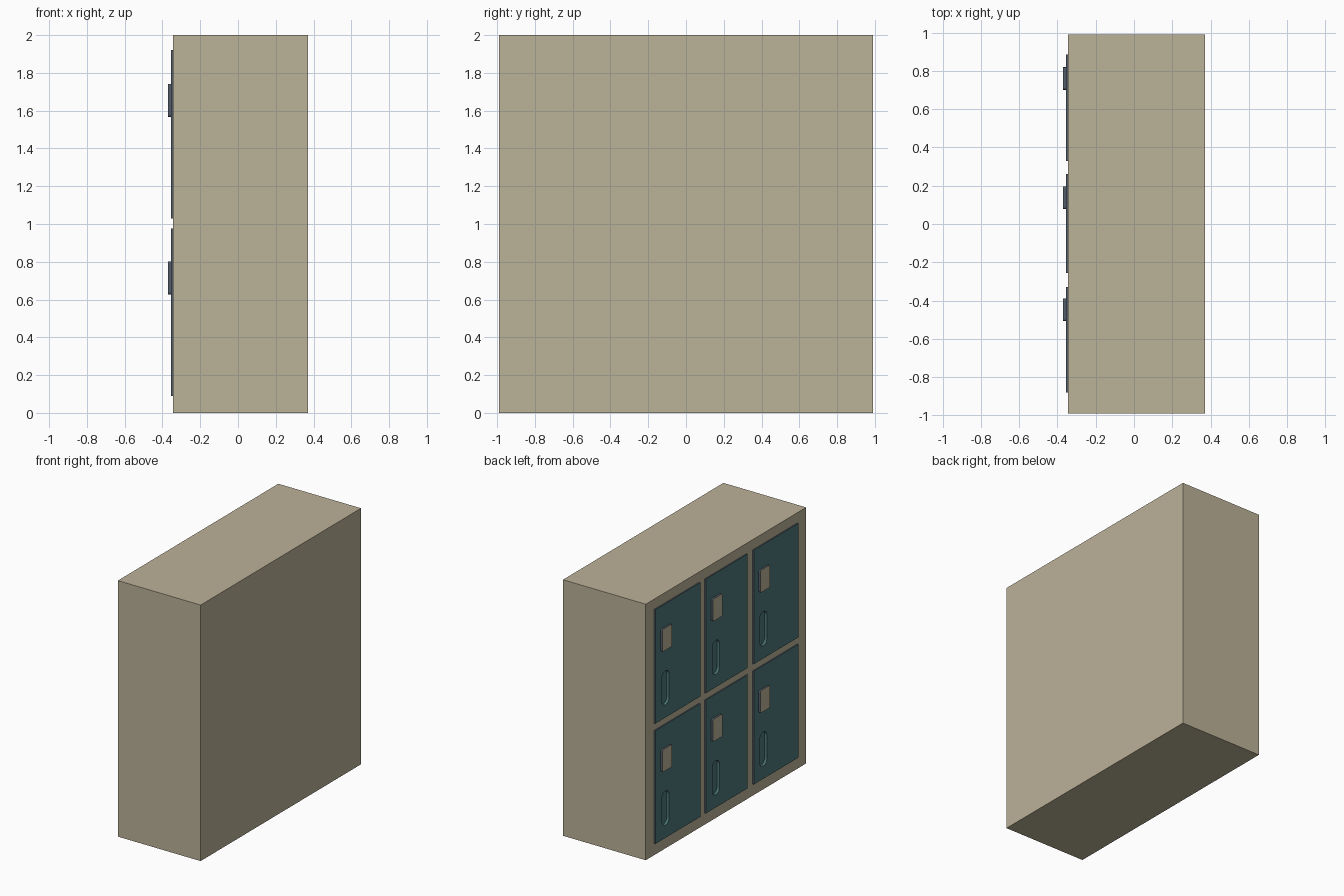
import bpy, bmesh, math

if "Cube" in bpy.data.objects:
    bpy.data.objects.remove(bpy.data.objects["Cube"])

def material(name, rgb):
    m = bpy.data.materials.new(name)
    m.diffuse_color = (*rgb, 1)
    m.use_nodes = True
    m.node_tree.nodes["Principled BSDF"].inputs["Base Color"].default_value = m.diffuse_color
    return m

BEIGE = material("beige paint", (0.50, 0.445, 0.315))
TEAL = material("teal paint", (0.075, 0.185, 0.195))
SLATE = material("slate metal", (0.085, 0.11, 0.14))

def outline(y0, y1, z0, z1, r):
    if r == 0:
        return [(y0, z0), (y1, z0), (y1, z1), (y0, z1)]
    pts = []
    corners = [(y0 + r, z0 + r, 180), (y1 - r, z0 + r, 270),
               (y1 - r, z1 - r, 0), (y0 + r, z1 - r, 90)]
    for cy, cz, a in corners:
        for i in range(6):
            t = math.radians(a + 18 * i)
            pts.append((cy + r * math.cos(t), cz + r * math.sin(t)))
    return pts

def add_prism(bm, x0, x1, rect, r=0):
    pts = outline(*rect, r)
    rings = [[bm.verts.new((x, y, z)) for y, z in pts] for x in (x0, x1)]
    n = len(pts)
    faces = [bm.faces.new(rings[0]), bm.faces.new(rings[1])]
    for i in range(n):
        j = (i + 1) % n
        faces.append(bm.faces.new((rings[0][i], rings[0][j], rings[1][j], rings[1][i])))
    bmesh.ops.recalc_face_normals(bm, faces=faces)

def make(name, prisms, mats):
    # First material on faces towards -x, second (if any) on the rest
    bm = bmesh.new()
    for p in prisms:
        add_prism(bm, *p)
    bm.normal_update()
    if len(mats) > 1:
        for f in bm.faces:
            f.material_index = 0 if f.normal.x < -0.9 else 1
    me = bpy.data.meshes.new(name)
    bm.to_mesh(me)
    bm.free()
    for m in mats:
        me.materials.append(m)
    ob = bpy.data.objects.new(name, me)
    bpy.context.collection.objects.link(ob)
    return ob

def cut(ob, cutter):
    mod = ob.modifiers.new("cut", 'BOOLEAN')
    mod.operation = 'DIFFERENCE'
    mod.solver = 'EXACT'
    mod.object = cutter
    cutter.hide_render = True
    cutter.display_type = 'WIRE'

# Layout of the door grid: door y range and lock centre
COLUMNS = [(0.33, 0.885, 0.76), (-0.255, 0.262, 0.138), (-0.88, -0.33, -0.448)]
ROWS = [(0.09, 0.975), (1.03, 1.92)]

doors, pockets, slots, locks = [], [], [], []
for y0, y1, c in COLUMNS:
    for z0, z1 in ROWS:
        doors.append((-0.355, -0.315, (y0, y1, z0, z1)))
        pockets.append((-0.40, -0.305, (y0 + 0.02, y1 - 0.02, z0 + 0.02, z1 - 0.02)))
        slots.append((-0.40, -0.335, (c - 0.043, c + 0.043, z0 + 0.10, z0 + 0.365), 0.04))
        locks.append((-0.37, -0.345, (c - 0.059, c + 0.059, z0 + 0.537, z0 + 0.712), 0.012))

# Cabinet body, open behind each door
body = make("cabinet_body", [(-0.345, 0.37, (-0.99, 0.99, 0, 2))], [BEIGE])
cut(body, make("pocket_cutter", pockets, [BEIGE]))

# Doors with recessed finger pulls
slot_cutter = make("pull_cutter", slots, [TEAL])
for i, d in enumerate(doors):
    cut(make(f"door_{i + 1}", [d], [TEAL, SLATE]), slot_cutter)

# Lock plates
for i, l in enumerate(locks):
    make(f"lock_plate_{i + 1}", [l], [BEIGE, SLATE])
